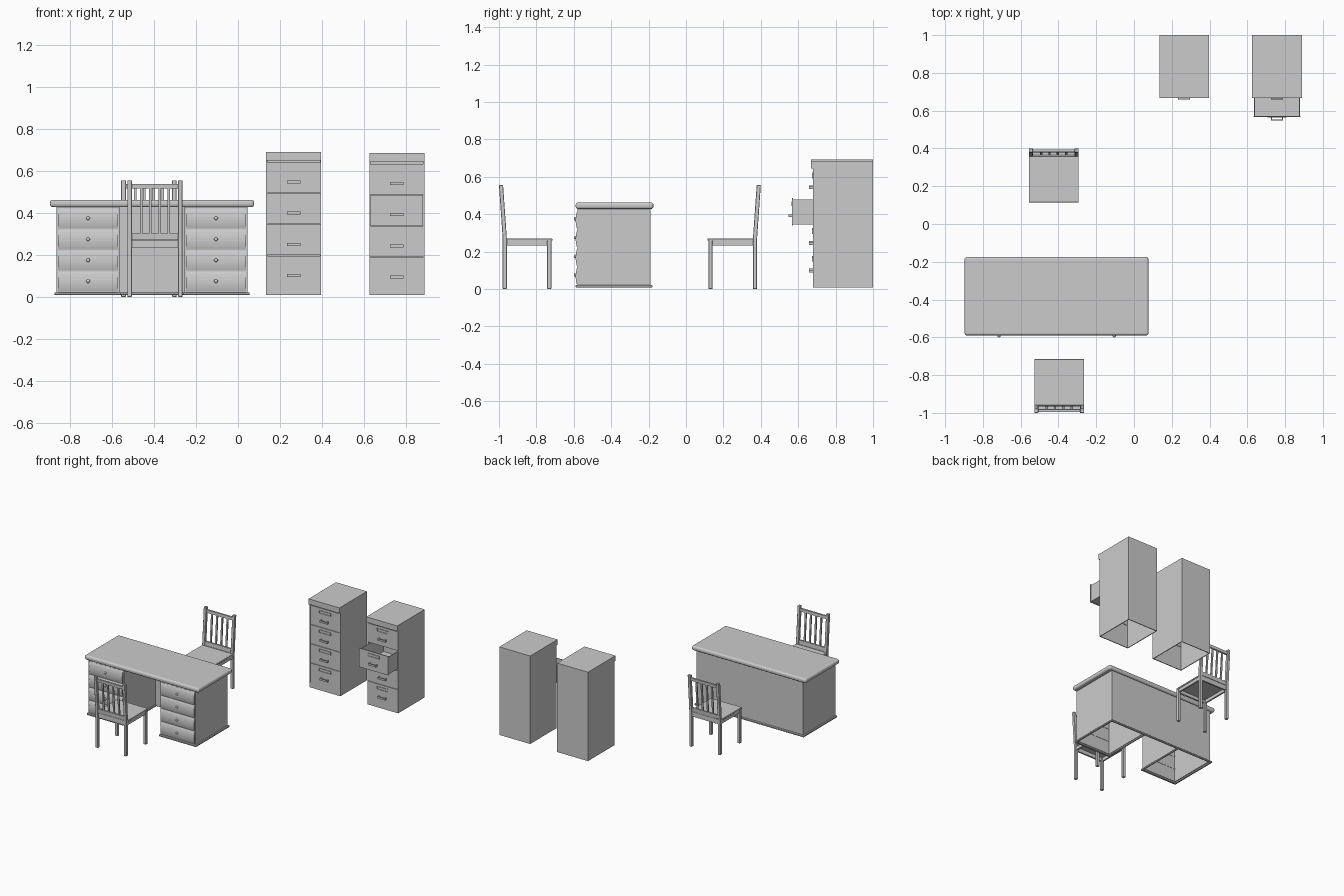
import bpy, bmesh, math

if "Cube" in bpy.data.objects:
    bpy.data.objects.remove(bpy.data.objects["Cube"])


def finish(name, bm, bevel=0, segs=2, smooth=False):
    bmesh.ops.recalc_face_normals(bm, faces=bm.faces)
    me = bpy.data.meshes.new(name)
    bm.to_mesh(me)
    bm.free()
    ob = bpy.data.objects.new(name, me)
    bpy.context.collection.objects.link(ob)
    if bevel:
        m = ob.modifiers.new("bevel", 'BEVEL')
        m.width, m.segments = bevel, segs
    if smooth:
        for p in me.polygons:
            p.use_smooth = True
    return ob


def add_box(bm, x0, x1, y0, y1, z0, z1):
    vs = bmesh.ops.create_cube(bm, size=1)["verts"]
    for v in vs:
        v.co.x = (x0 + x1) / 2 + v.co.x * abs(x1 - x0)
        v.co.y = (y0 + y1) / 2 + v.co.y * abs(y1 - y0)
        v.co.z = (z0 + z1) / 2 + v.co.z * abs(z1 - z0)


def boxes(name, *specs, **kw):
    bm = bmesh.new()
    for s in specs:
        add_box(bm, *s)
    return finish(name, bm, **kw)


def extrude_x(name, profile, x0, x1, **kw):
    """Closed (y, z) profile swept from x0 to x1."""
    bm = bmesh.new()
    f = bm.faces.new([bm.verts.new((x0, y, z)) for y, z in profile])
    ext = bmesh.ops.extrude_face_region(bm, geom=[f])["geom"]
    for v in ext:
        if isinstance(v, bmesh.types.BMVert):
            v.co.x = x1
    return finish(name, bm, **kw)


# ---------- desk ----------
CX, T = -0.41, 0.008
boxes("desk_top", (CX - 0.487, CX + 0.487, -0.59, -0.174, 0.428, 0.463), bevel=0.014, segs=4)
boxes("desk_back", (CX - 0.455, CX + 0.455, -0.198, -0.19, 0.02, 0.43))


def desk_drawer(x0, x1, z0, z1):
    n = 7
    prof = [(-0.572, z1), (-0.572, z0)]
    for i in range(n + 1):
        t = i / n
        prof.append((-0.578 - 0.012 * math.sin(math.pi * (0.12 + 0.88 * t)) ** 0.7, z0 + t * (z1 - z0)))
    extrude_x("desk_drawer_front", prof, x0, x1)


def knob(x, z):
    bm = bmesh.new()
    bmesh.ops.create_uvsphere(bm, u_segments=12, v_segments=8, radius=0.009)
    for v in bm.verts:
        v.co = (v.co.x + x, v.co.y * 0.8 - 0.593, v.co.z + z)
    finish("desk_knob", bm, smooth=True)


for s in (-1, 1):
    def X(d):
        return CX + s * d
    boxes("pedestal_sides",
          (X(0.455), X(0.455 - T), -0.58, -0.19, 0.02, 0.43),
          (X(0.155), X(0.155 + T), -0.58, -0.19, 0.02, 0.43))
    # rails between the drawers
    boxes("pedestal_rails", *[(X(0.16), X(0.45), -0.577, -0.57, z - 0.004, z + 0.004)
                              for z in (0.024, 0.126, 0.226, 0.326, 0.426)])
    for i in range(4):
        z0 = 0.025 + i * 0.1
        desk_drawer(X(0.163), X(0.448), z0 + 0.001, z0 + 0.097)
        knob(X(0.305), z0 + 0.05)
    # plinth strips round each pedestal
    boxes("pedestal_plinth",
          (X(0.466), X(0.452), -0.59, -0.18, 0.008, 0.022),
          (X(0.148), X(0.466), -0.59, -0.572, 0.008, 0.022),
          (X(0.148), X(0.16), -0.59, -0.19, 0.008, 0.022), bevel=0.003, segs=1)
boxes("back_plinth", (CX - 0.466, CX + 0.466, -0.193, -0.18, 0.008, 0.022), bevel=0.003, segs=1)


# ---------- chairs ----------
def chair(x0, y0, s):
    """x0: left edge, y0: seat front edge, s: direction towards the backrest."""
    W, L = 0.264, 0.022
    x1 = x0 + W

    def Y(d):
        return y0 + s * d

    def lean(z):
        return 0.243 + 0.02 * max(0, (z - 0.27) / 0.286)

    def slanted(name, xa, xb, z0, z1, off, th):
        extrude_x(name, [(Y(lean(z0) + off), z0), (Y(lean(z0) + off + th), z0),
                         (Y(lean(z1) + off + th), z1), (Y(lean(z1) + off), z1)], xa, xb)

    for xa in (x0, x1 - L):
        boxes("chair_front_leg", (xa, xa + L, Y(0.005), Y(0.005 + L), 0, 0.26), bevel=0.002, segs=1)
        extrude_x("chair_rear_post",
                  [(Y(0.243), 0), (Y(0.265), 0), (Y(0.265), 0.27), (Y(0.285), 0.556),
                   (Y(0.263), 0.556), (Y(0.243), 0.27)], xa, xa + L, bevel=0.002, segs=1)
    boxes("chair_seat", (x0, x1, Y(0), Y(0.245), 0.258, 0.27), bevel=0.002, segs=1)
    boxes("chair_apron",
          (x0 + L, x1 - L, Y(0.008), Y(0.02), 0.233, 0.258),
          (x0 + L, x1 - L, Y(0.248), Y(0.26), 0.233, 0.27),
          (x0 + 0.004, x0 + 0.016, Y(0.02), Y(0.25), 0.233, 0.258),
          (x1 - 0.016, x1 - 0.004, Y(0.02), Y(0.25), 0.233, 0.258))
    slanted("chair_top_rail", x0 + L, x1 - L, 0.516, 0.538, 0.004, 0.014)
    slanted("chair_lower_rail", x0 + L, x1 - L, 0.272, 0.302, 0.004, 0.014)
    for i in range(4):
        xc = x0 + L + (W - 2 * L) * (i + 1) / 5
        slanted("chair_slat", xc - 0.006, xc + 0.006, 0.3, 0.518, 0.006, 0.01)


chair(-0.528, -0.715, -1)
chair(-0.557, 0.115, 1)


# ---------- filing cabinets ----------
def cabinet(x0, x1, top, open_drawer=None):
    P, F, B = 0.006, 0.678, 1.0
    xc = (x0 + x1) / 2
    boxes("cabinet_shell",
          (x0, x0 + P, F, B, 0.008, top - 0.03),
          (x1 - P, x1, F, B, 0.008, top - 0.03),
          (x0, x1, B - P, B, 0.008, top - 0.03),
          (x0 + P, x1 - P, F, F + P, 0.008, 0.05))
    boxes("cabinet_cap", (x0, x1, 0.667, B, top - 0.042, top))
    for i in range(4):
        z0 = top - 0.642 + i * 0.1485
        z1 = z0 + 0.1455
        is_open = i == open_drawer
        f = 0.567 if is_open else F
        boxes("cabinet_drawer_front", (x0 + P + 0.001, x1 - P - 0.001, f, f + P, z0, z1))
        if is_open:
            a, b = x0 + 0.01, x1 - 0.01
            boxes("drawer_box",
                  (a, a + 0.005, f + P, 0.86, z0 + 0.005, z1 - 0.008),
                  (b - 0.005, b, f + P, 0.86, z0 + 0.005, z1 - 0.008),
                  (a, b, 0.855, 0.86, z0 + 0.005, z1 - 0.008),
                  (a, b, f + P, 0.86, z0 + 0.005, z0 + 0.01))
        # U-shaped pull and label holder
        h = z0 + 0.052
        boxes("drawer_pull",
              (xc - 0.032, xc - 0.026, f - 0.018, f + 0.001, h - 0.007, h + 0.007),
              (xc + 0.026, xc + 0.032, f - 0.018, f + 0.001, h - 0.007, h + 0.007),
              (xc - 0.032, xc + 0.032, f - 0.02, f - 0.014, h - 0.007, h + 0.007))
        c = z0 + 0.115
        boxes("label_holder",
              (xc - 0.05, xc + 0.05, f - 0.004, f + 0.001, c - 0.012, c - 0.008),
              (xc - 0.05, xc - 0.046, f - 0.004, f + 0.001, c - 0.012, c + 0.012),
              (xc + 0.046, xc + 0.05, f - 0.004, f + 0.001, c - 0.012, c + 0.012),
              (xc - 0.05, xc + 0.05, f - 0.004, f + 0.001, c + 0.008, c + 0.012))


cabinet(0.134, 0.397, 0.692)
cabinet(0.626, 0.889, 0.685, open_drawer=2)
